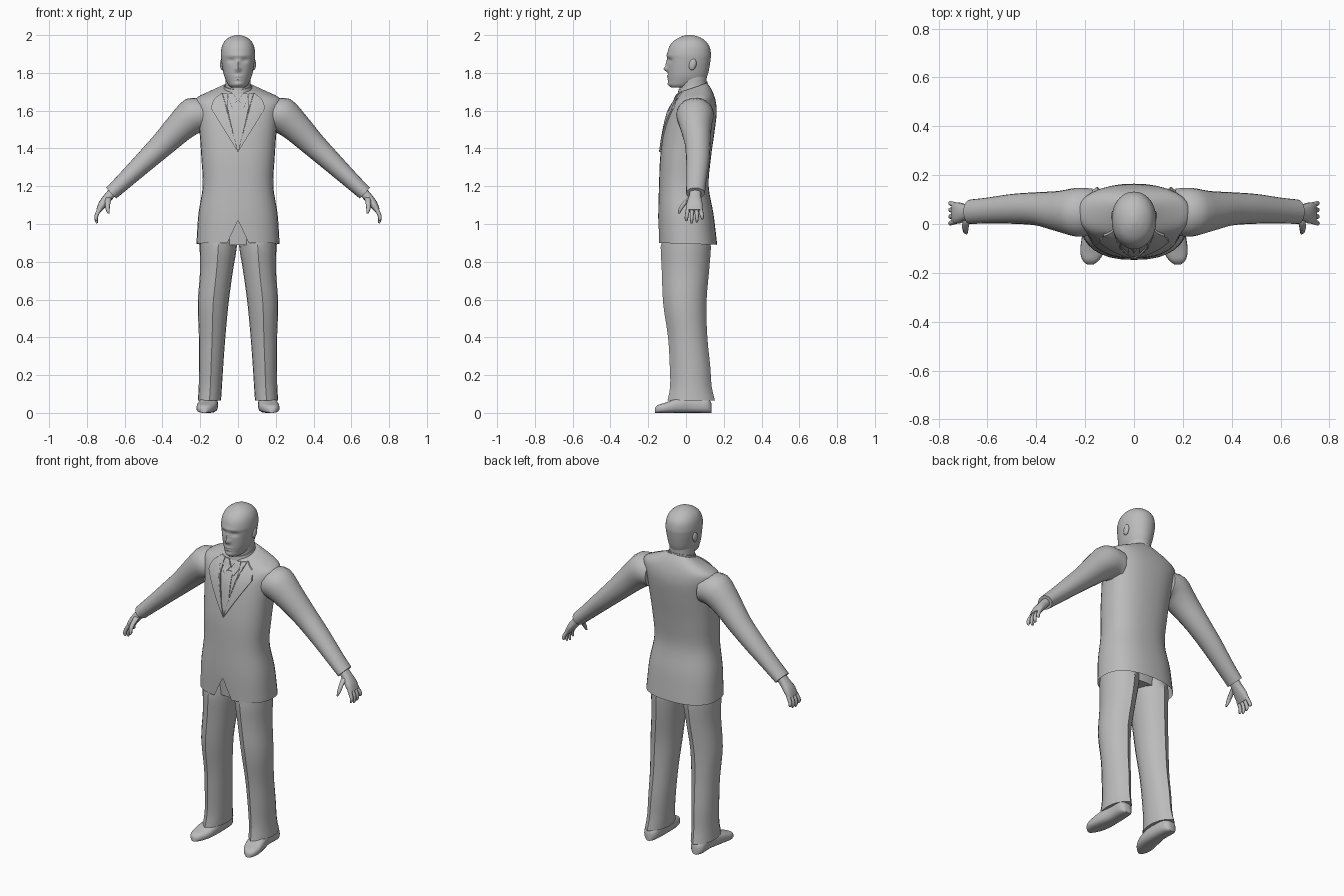
import bpy, bmesh, math
from mathutils import Vector, Matrix
from mathutils.bvhtree import BVHTree

if "Cube" in bpy.data.objects:
    bpy.data.objects.remove(bpy.data.objects["Cube"])

grey = bpy.data.materials.new("plain_grey")
grey.use_nodes = True
grey.diffuse_color = (0.5, 0.5, 0.5, 1)
grey.node_tree.nodes["Principled BSDF"].inputs["Base Color"].default_value = (0.5, 0.5, 0.5, 1)


def finish(bm, name, angle=40, side=1):
    """Turn a bmesh into a shaded object, mirrored in x when side is -1."""
    if side < 0:
        bm.transform(Matrix.Scale(-1, 4, (1, 0, 0)))
    bmesh.ops.remove_doubles(bm, verts=bm.verts, dist=0.0002)
    bmesh.ops.recalc_face_normals(bm, faces=bm.faces)
    mesh = bpy.data.meshes.new(name)
    bm.to_mesh(mesh)
    bm.free()
    mesh.materials.append(grey)
    mesh.shade_smooth()
    mesh.set_sharp_from_angle(angle=math.radians(angle))
    obj = bpy.data.objects.new(name, mesh)
    bpy.context.collection.objects.link(obj)
    return obj


def smooth_rings(rings, steps):
    """Insert in-between rings along a spline through the given ones."""
    out = []
    for i in range(len(rings) - 1):
        p = [rings[min(max(i + k, 0), len(rings) - 1)] for k in (-1, 0, 1, 2)]
        for s in range(steps):
            t = s / steps
            out.append([b + (c - a) * t / 2 + (a - b * 2.5 + c * 2 - d / 2) * t * t
                        + ((b - c) * 1.5 + (d - a) / 2) * t ** 3 for a, b, c, d in zip(*p)])
    return out + [rings[-1]]


def loft(rings, n=20, power=2, steps=3, caps=(True, True)):
    """Skin superellipse rings, each given as centre and two half-axes."""
    bm = bmesh.new()
    rings = smooth_rings([[Vector(v) for v in r] for r in rings], steps)

    def bend(c):
        return math.copysign(abs(c) ** (2 / power), c) if abs(c) > 1e-6 else 0

    rows = []
    for c, u, v in rings:
        angles = [math.tau * i / n for i in range(n)]
        rows.append([bm.verts.new(c + u * bend(math.cos(a)) + v * bend(math.sin(a))) for a in angles])
    for r, q in zip(rows, rows[1:]):
        for i in range(n):
            j = (i + 1) % n
            bm.faces.new((r[i], r[j], q[j], q[i]))
    for use, row in zip(caps, (rows[0], rows[-1])):
        if use:
            bm.faces.new(row)
    return bm


def level(z, x0, x1, y0, y1, tilt=0):
    """A horizontal ring from its extents; tilt raises the back."""
    return (((x0 + x1) / 2, (y0 + y1) / 2, z), ((x1 - x0) / 2, 0, 0), (0, (y1 - y0) / 2, tilt))


def limb(points):
    """Rings square to a path in x-z: (x, y, z, thickness, width)."""
    rings = []
    for i, (x, y, z, r, w) in enumerate(points):
        a, b = points[max(i - 1, 0)], points[min(i + 1, len(points) - 1)]
        d = Vector((b[0] - a[0], 0, b[2] - a[2])).normalized()
        rings.append(((x, y, z), (-d.z * r, 0, d.x * r), (0, w, 0)))
    return rings


# Jacket body with an open, notched hem
body = [(0.895, .22, -.145, .165, -.005), (1.05, .21, -.147, .146, 0), (1.2, .187, -.143, .12, 0),
        (1.35, .194, -.137, .132, 0), (1.48, .203, -.12, .15, 0), (1.58, .215, -.098, .162, 0),
        (1.63, .228, -.078, .16, .005), (1.665, .222, -.06, .15, .012),
        (1.695, .16, -.05, .135, .018), (1.722, .088, -.035, .112, .025)]
bm = loft([level(z, -x, x, f, b, t) for z, x, f, b, t in body], 32, 2.4, 4, (False, True))
for v in bm.verts:
    if abs(v.co.x) < 0.001 and v.co.y < 0 and v.co.z < 1.02:
        v.co.z = 1.02
bm.faces.ensure_lookup_table()
surface = BVHTree.FromBMesh(bm)
finish(bm, "jacket_body", 50)


def plate(name, outline, side=1, lift=0.007):
    """A thin panel draped on the jacket front."""
    bm = bmesh.new()
    bm.faces.new([bm.verts.new((x, 0, z)) for x, z in outline])
    bmesh.ops.triangulate(bm, faces=bm.faces)
    bmesh.ops.subdivide_edges(bm, edges=bm.edges, cuts=5, use_grid_fill=True)
    for v in bm.verts:
        hit = surface.ray_cast(Vector((v.co.x, -1, v.co.z)), Vector((0, 1, 0)))[0]
        if hit is None:
            hit = surface.find_nearest(Vector((v.co.x, -0.05, v.co.z)))[0]
        v.co.y = hit.y + 0.002
    new = bmesh.ops.extrude_face_region(bm, geom=bm.faces[:])["geom"]
    for v in new:
        if isinstance(v, bmesh.types.BMVert):
            v.co.y -= lift + 0.002
    finish(bm, name, 40, side)


plate("tie", [(-.02, 1.635), (-.025, 1.46), (0, 1.4), (.025, 1.46), (.02, 1.635)], lift=0.004)

# Hips inside the jacket
finish(loft([level(.89, -.16, .16, -.1, .1), level(1.05, -.17, .17, -.11, .11)], 20, 2.4), "trouser_seat")

leg = [(.97, .005, .198, -.12, .12), (.88, .006, .203, -.126, .124), (.75, .027, .201, -.12, .114),
       (.58, .05, .213, -.113, .1), (.4, .067, .207, -.087, .105), (.25, .078, .207, -.078, .12),
       (.14, .085, .208, -.076, .128), (.065, .09, .213, -.09, .145)]
shoe = [(.135, .155, .02, .05), (.11, .155, .042, .08), (.03, .152, .045, .09), (-.05, .16, .053, .076),
        (-.11, .17, .05, .054), (-.148, .177, .034, .042), (-.165, .179, .014, .026)]
sleeve = [(.17, .05, 1.575, .085, .095), (.235, .048, 1.575, .096, .1), (.31, .052, 1.51, .08, .083),
          (.4, .062, 1.42, .066, .068), (.5, .062, 1.325, .055, .061), (.6, .055, 1.23, .045, .053),
          (.672, .05, 1.163, .039, .05)]
palm = [(.645, .05, 1.19, .024, .03), (.685, .048, 1.145, .024, .032), (.717, .045, 1.105, .022, .043),
        (.738, .044, 1.07, .014, .044)]

for side, word in ((1, "left"), (-1, "right")):
    # Trousers with pressed front and back creases
    bm = loft([level(*r) for r in leg], 20, 1.9, 3)
    for v in bm.verts:
        middle = sum(f(e.co.x for e in bm.verts if abs(e.co.z - v.co.z) < .001) for f in (min, max)) / 2
        if abs(v.co.x - middle) < 0.003 and v.co.z < 0.9:
            v.co.y += math.copysign(0.008, v.co.y - 0.01)
    finish(bm, word + "_trouser_leg", 35, side)

    # Shoe, toe turned slightly outward
    finish(loft([((x, y, h / 2), (w, 0, 0), (0, 0, h / 2)) for y, x, w, h in shoe], 20, 2.8), word + "_shoe", 50, side)

    # Sleeve and hand
    finish(loft(limb(sleeve), 20), word + "_sleeve", 45, side)
    finish(loft(limb(palm), 14, 2.4), word + "_palm", 50, side)
    for k, (name, drop) in enumerate((("index", .012), ("middle", 0), ("ring", .006), ("little", .022))):
        y, spread = 0.011 + k * 0.022, (k - 1.5) * 0.004
        finger = [(.728, y, 1.085, .011, .011), (.748, y + spread, 1.05, .0105, .0105),
                  (.751, y + spread * 1.5, 1.022 + drop / 2, .009, .009),
                  (.746, y + spread * 1.5, 1.004 + drop, .004, .005)]
        finish(loft(limb(finger), 8, steps=2), f"{word}_{name}_finger", 60, side)
    thumb = [(.685, .025, 1.14, .016, .016), (.69, -.008, 1.11, .014, .014),
             (.69, -.028, 1.08, .011, .011), (.686, -.038, 1.055, .005, .005)]
    finish(loft(limb(thumb), 8, steps=2), word + "_thumb", 60, side)

    # Notched lapel and shirt collar
    plate(word + "_lapel", [(0, 1.38), (.142, 1.61), (.138, 1.636), (.098, 1.65), (.125, 1.664),
                            (.085, 1.695), (.055, 1.69), (.055, 1.62), (.02, 1.46)], side, 0.009)
    plate(word + "_collar_point", [(.002, 1.655), (.03, 1.615), (.055, 1.66), (.05, 1.69), (.025, 1.69)], side, 0.008)

    # Ear
    bm = bmesh.new()
    bmesh.ops.create_uvsphere(bm, u_segments=12, v_segments=8, radius=1, matrix=Matrix.Translation(
        (.084, .035, 1.845)) @ Matrix.Rotation(-.2, 4, "X") @ Matrix.Diagonal((.011, .02, .032, 1)))
    finish(bm, word + "_ear", 60, side)

# Neck and shirt band
finish(loft([level(1.66, -.075, .075, -.04, .115, .02), level(1.72, -.068, .068, -.035, .108, .015),
             level(1.8, -.066, .066, -.04, .112)], 24), "neck")
finish(loft([level(1.69, -.08, .08, -.048, .115, .025), level(1.733, -.073, .073, -.04, .113, .022)], 24), "shirt_band")

# Head, with features pushed out of the front
skull = [(1.722, .035, -.078, .03), (1.735, .05, -.09, .06), (1.76, .064, -.093, .1), (1.79, .075, -.095, .115),
         (1.83, .083, -.096, .124), (1.87, .089, -.097, .13), (1.9, .091, -.099, .132), (1.94, .085, -.088, .124),
         (1.97, .069, -.064, .102), (1.99, .042, -.03, .07), (2.0, .012, 0, .035)]
bm = loft([level(z, -x, x, f, b) for z, x, f, b in skull], 48, 2.1, 5)
features = [(0, 1.82, .012, .013, -.023), (0, 1.85, .01, .02, -.011), (-.035, 1.866, .017, .011, .01),
            (.035, 1.866, .017, .011, .01), (0, 1.892, .05, .009, -.004), (0, 1.781, .02, .006, -.007),
            (0, 1.765, .018, .005, -.006), (0, 1.742, .02, .01, -.006)]
for v in bm.verts:
    if v.co.y < 0:
        x, z = v.co.x, v.co.z
        v.co.y += sum(p * math.exp(-((x - fx) / sx) ** 2 - ((z - fz) / sz) ** 2) for fx, fz, sx, sz, p in features)
finish(bm, "head", 60)
